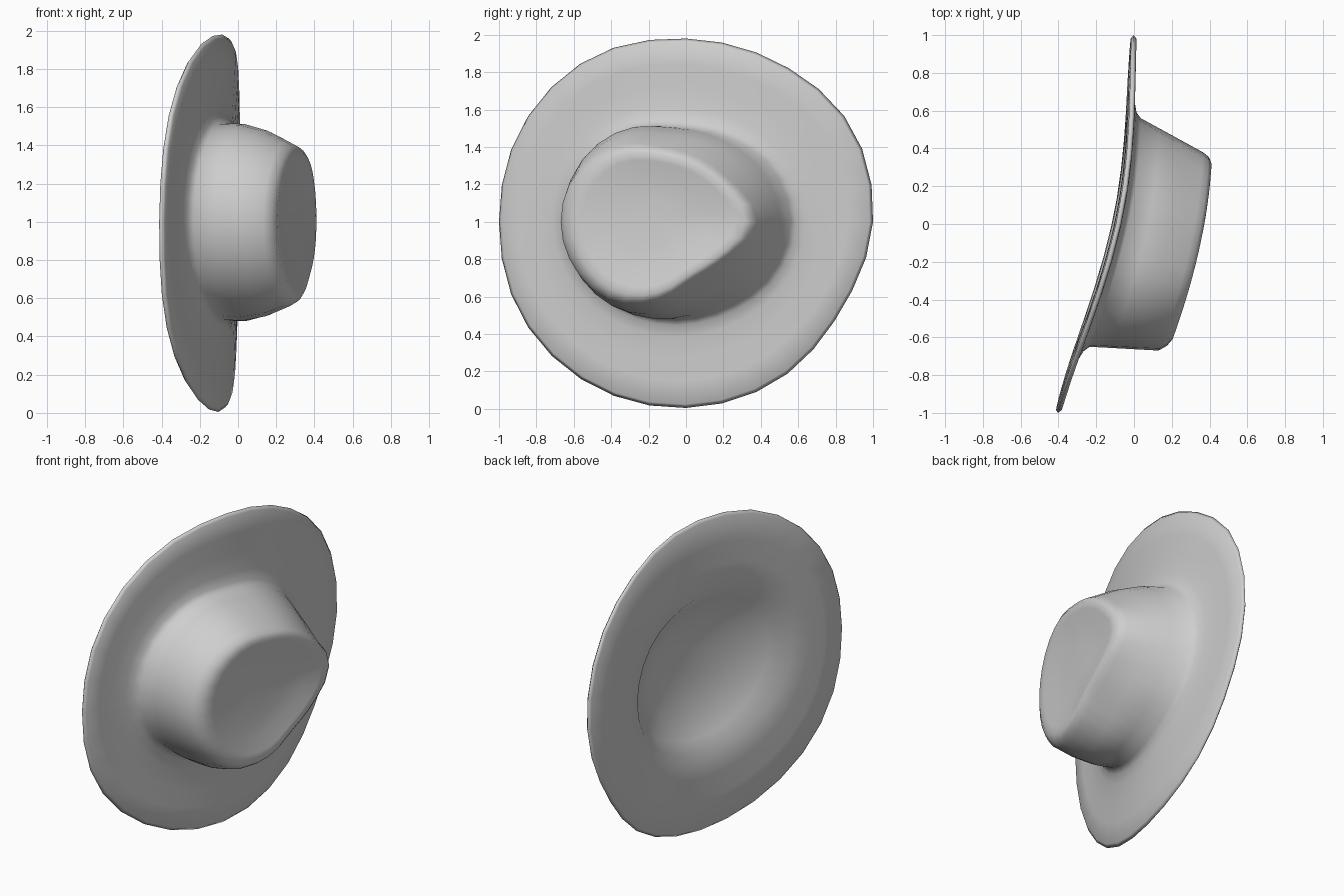
import bpy, bmesh, math

cube = bpy.data.objects.get("Cube")
if cube:
    bpy.data.objects.remove(cube, do_unlink=True)

SEGMENTS = 32
THICKNESS = 0.035

# One light grey felt
felt = bpy.data.materials.new("light_grey_felt")
felt.use_nodes = True
colour = (0.62, 0.62, 0.62, 1)
felt.diffuse_color = colour
felt.node_tree.nodes["Principled BSDF"].inputs["Base Color"].default_value = colour

# Outlines: centre along y, then a radius every 30 degrees
brim_edge = (0, [1, 1.02, .985, .98, 1.015, 1.015, 1, 1.015, 1.01, .995, .98, .955])
crown_base = (-.05, [.61, .585, .53, .51, .565, .6, .6, .57, .535, .52, .53, .58])
crown_tip = (-.15, [.51, .43, .39, .39, .45, .49, .5, .49, .47, .41, .355, .4])


def outline(shape, scale=1.0, shift=0.0):
    """Closed smooth loop of (y, z) points through the given radii."""
    centre, radii = shape
    count = len(radii)
    loop = []
    for i in range(SEGMENTS):
        spot = i * count / SEGMENTS
        k, t = int(spot), spot % 1
        a, b, c, d = (radii[(k + j) % count] for j in (-1, 0, 1, 2))
        r = b + t / 2 * (c - a + t * (2*a - 5*b + 4*c - d + t * (3*(b - c) + d - a)))
        angle = math.tau * i / SEGMENTS
        loop.append((centre + shift + scale * r * math.cos(angle), 1 + scale * r * math.sin(angle)))
    return loop


def mix(loop_a, loop_b, t):
    return [tuple(p + (q - p) * t for p, q in zip(a, b)) for a, b in zip(loop_a, loop_b)]


def brim_x(y, z):
    return -.075 + .22*y - .177*y**2 - .02*y**3 + .067*y**4 + .01 * (z - 1)


def tip_x(y, z):
    """Tip surface, falling away a little towards both sides."""
    return .375 + .17*y - .18*y**2 - .03 * (z - 1)**2


def place(loop, surface, lift=0.0):
    return [(surface(y, z) + lift, y, z) for y, z in loop]


def wall(h):
    """Crown wall ring at height share h, swelling a little at the sides."""
    swell = 1 + .25 * h * (1 - h)
    return [(x, y, 1 + (z - 1) * swell) for x, y, z in mix(foot, shoulder, h)]


edge, base = outline(brim_edge), outline(crown_base)
foot = place(base, brim_x, .04)
shoulder = place(outline(crown_tip, 1.04), tip_x, -.05)

# Shallow bowl of the lining, from its middle out to the lip
rings = [place(outline(crown_base, scale, shift), brim_x, depth - THICKNESS)
         for scale, shift, depth in ((.25, .06, .145), (.55, .04, .115), (.83, .015, .06), (.98, 0, 0))]
# Brim: underside outwards, rounded edge, then upper side inwards to a soft fold
rings += [place(mix(edge, base, t), brim_x, lift - THICKNESS)
          for t, lift in ((.7, 0), (.4, 0), (.04, .004))]
rings += [place(mix(edge, base, t), brim_x, lift)
          for t, lift in ((0, -THICKNESS / 2), (.04, -.002), (.3, 0), (.55, 0), (.8, .004), (.93, .016))]
# Crown wall up to a rounded shoulder
rings += [wall(h) for h in (0, .3, .65, 1)]
# Tip with a shallow dent
rings += [place(outline(crown_tip, s), tip_x, lift)
          for s, lift in ((.99, -.016), (.92, 0), (.82, -.008), (.6, -.03), (.3, -.042))]

bm = bmesh.new()
loops = [[bm.verts.new(p) for p in ring] for ring in rings]
for first, second in zip(loops, loops[1:]):
    for i in range(SEGMENTS):
        j = (i + 1) % SEGMENTS
        bm.faces.new((first[i], first[j], second[j], second[i]))

# Close the middle of the lining and of the tip
for loop in (loops[0], loops[-1]):
    bmesh.ops.contextual_create(bm, geom=loop)
caps = [f for f in bm.faces if len(f.verts) > 4]
bmesh.ops.poke(bm, faces=caps)
bmesh.ops.recalc_face_normals(bm, faces=bm.faces)

mesh = bpy.data.meshes.new("hat")
bm.to_mesh(mesh)
bm.free()
mesh.materials.append(felt)
mesh.shade_smooth()
hat = bpy.data.objects.new("hat", mesh)
bpy.context.collection.objects.link(hat)
